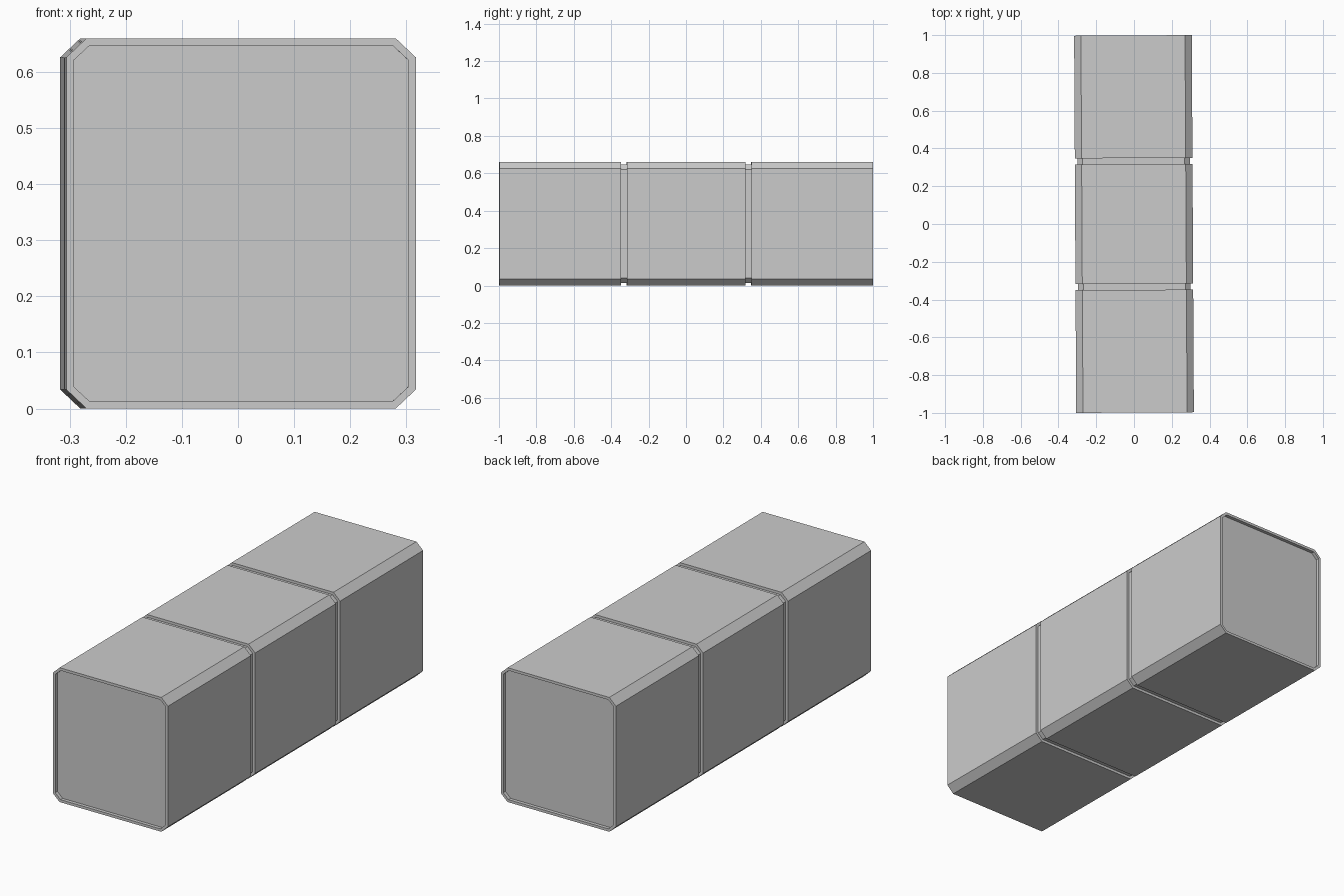
import bpy, bmesh

if "Cube" in bpy.data.objects:
    bpy.data.objects.remove(bpy.data.objects["Cube"])

HALF_W, HEIGHT, HALF_L = 0.3115, 0.66, 0.9983
CHAMFER_X, CHAMFER_Z = 0.036, 0.034
INSET = 0.013          # rim width and groove depth
RECESS = 0.0165        # depth of the end panels
GROOVE_Y, GROOVE_HALF = 0.3325, 0.0165


def octagon(y, d):
    """Chamfered rectangle, offset inwards by d."""
    x, z, mid = HALF_W - d, HEIGHT / 2 - d, HEIGHT / 2
    cx, cz = CHAMFER_X - 0.586 * d, CHAMFER_Z - 0.586 * d
    quarter = [(x, z - cz), (x - cx, z)]
    right_left = quarter + [(-a, b) for a, b in reversed(quarter)]
    loop = right_left + [(-a, -b) for a, b in right_left]
    return [(a, y, mid + b) for a, b in loop]


# Stations along the beam: recessed end panel, rim, body, groove; then mirrored
a, b = GROOVE_Y - GROOVE_HALF, GROOVE_Y + GROOVE_HALF
half = [(-HALF_L + RECESS, INSET), (-HALF_L, INSET), (-HALF_L, 0),
        (-b, 0), (-b, INSET), (-a, INSET), (-a, 0)]
stations = half + [(-y, d) for y, d in reversed(half)]

# Loft the stations into one closed body
bm = bmesh.new()
rings = [[bm.verts.new(p) for p in octagon(y, d)] for y, d in stations]
for r0, r1 in zip(rings, rings[1:]):
    for i in range(8):
        j = (i + 1) % 8
        bm.faces.new((r0[i], r0[j], r1[j], r1[i]))
bm.faces.new(rings[0])
bm.faces.new(rings[-1])
bmesh.ops.recalc_face_normals(bm, faces=bm.faces)

mesh = bpy.data.meshes.new("grooved_beam")
bm.to_mesh(mesh)
bm.free()
beam = bpy.data.objects.new("grooved_beam", mesh)
bpy.context.collection.objects.link(beam)

# The beam sits very slightly turned about the vertical
beam.rotation_euler.z = 0.0055
